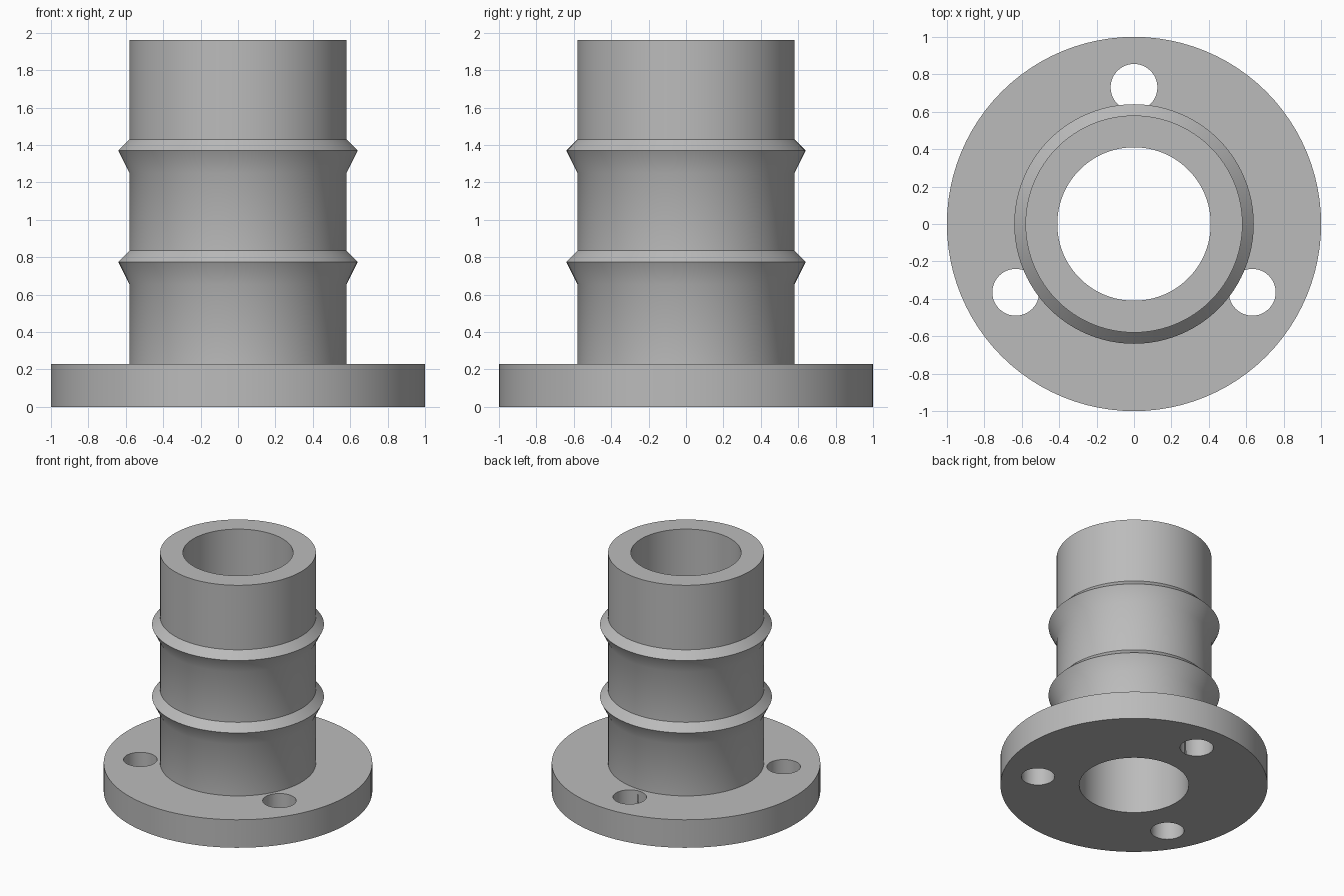
import bpy
import bmesh
from math import cos, sin, pi, radians

if "Cube" in bpy.data.objects:
    bpy.data.objects.remove(bpy.data.objects["Cube"])

SEGMENTS = 96
HEIGHT = 1.96
FLANGE_TOP = 0.23
BORE, TUBE, BARB, FLANGE = 0.41, 0.58, 0.64, 1.0

# Plain grey material
grey = bpy.data.materials.new("grey")
grey.use_nodes = True
colour = (0.5, 0.5, 0.5, 1)
grey.diffuse_color = colour
grey.node_tree.nodes["Principled BSDF"].inputs["Base Color"].default_value = colour


def lathe(name, profile):
    """Revolve a closed (radius, height) outline around z."""
    bm = bmesh.new()
    rings = []
    for i in range(SEGMENTS):
        a = 2 * pi * i / SEGMENTS
        rings.append([bm.verts.new((r * cos(a), r * sin(a), z)) for r, z in profile])
    count = len(profile)
    for i in range(SEGMENTS):
        here, there = rings[i], rings[(i + 1) % SEGMENTS]
        for j in range(count):
            k = (j + 1) % count
            bm.faces.new((here[j], there[j], there[k], here[k]))
    bmesh.ops.recalc_face_normals(bm, faces=bm.faces)
    mesh = bpy.data.meshes.new(name)
    bm.to_mesh(mesh)
    bm.free()
    obj = bpy.data.objects.new(name, mesh)
    bpy.context.collection.objects.link(obj)
    mesh.materials.append(grey)
    return obj


# Flanged tube with two hose barbs and a through bore
profile = [(BORE, 0), (FLANGE, 0), (FLANGE, FLANGE_TOP), (TUBE, FLANGE_TOP)]
for peak in (0.775, 1.37):
    profile += [(TUBE, peak - 0.12), (BARB, peak), (TUBE, peak + 0.06)]
profile += [(TUBE, HEIGHT), (BORE, HEIGHT)]
fitting = lathe("hose_fitting", profile)

# Three bolt holes through the flange
for i in range(3):
    a = radians(90 + 120 * i)
    bpy.ops.mesh.primitive_cylinder_add(
        vertices=48, radius=0.125, depth=0.5,
        location=(0.73 * cos(a), 0.73 * sin(a), FLANGE_TOP / 2))
    cutter = bpy.context.object
    cutter.name = "bolt_hole_cutter"
    cutter.hide_render = True
    cutter.data.materials.append(grey)
    cut = fitting.modifiers.new("bolt_hole", 'BOOLEAN')
    cut.operation = 'DIFFERENCE'
    cut.solver = 'EXACT'
    cut.object = cutter
    bpy.context.view_layer.objects.active = fitting
    bpy.ops.object.modifier_apply(modifier=cut.name)
    bpy.data.objects.remove(cutter)

# Smooth round walls, keep the rims crisp
bpy.ops.object.select_all(action='DESELECT')
fitting.select_set(True)
bpy.context.view_layer.objects.active = fitting
bpy.ops.object.shade_smooth_by_angle(angle=radians(30))
